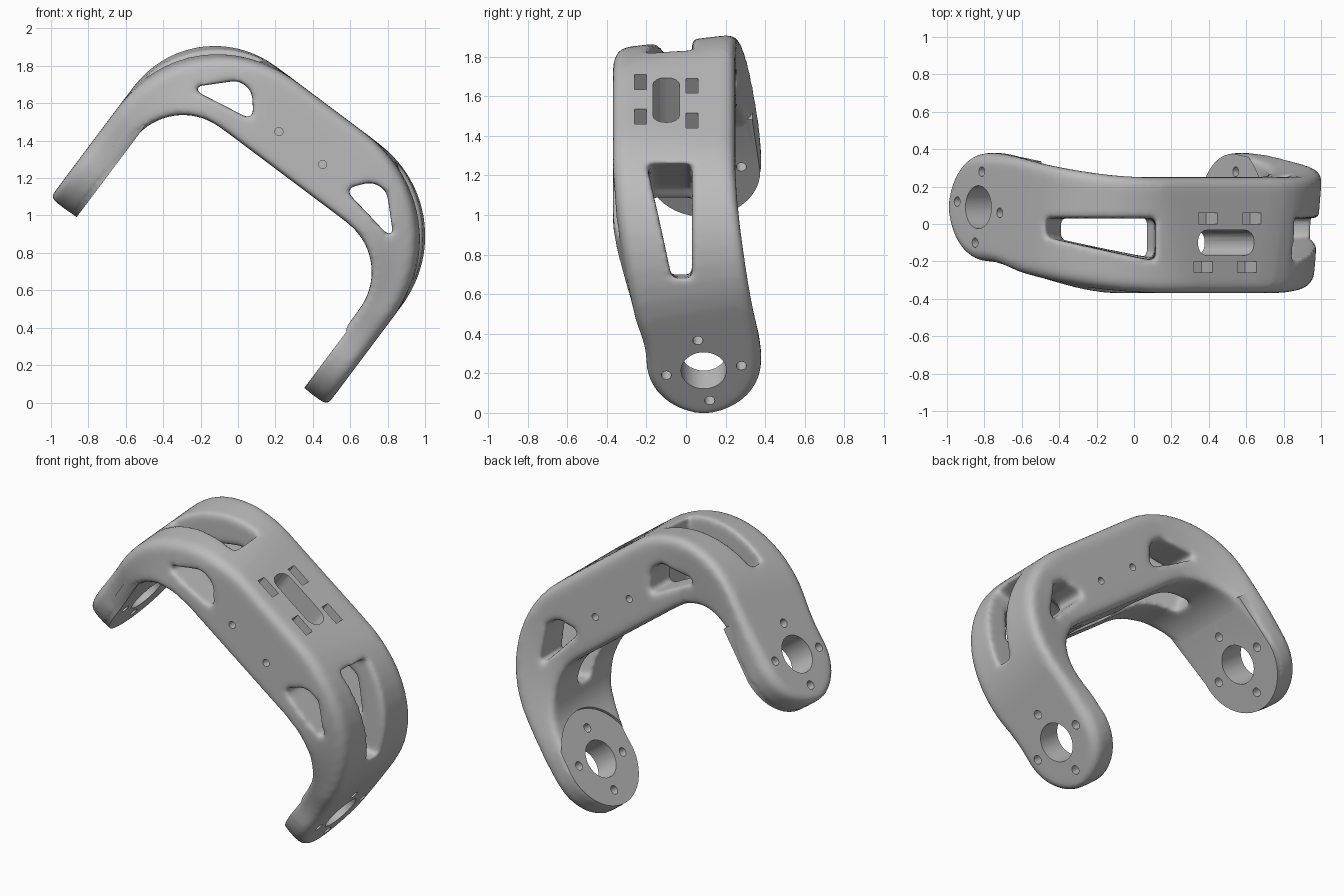
import bpy, bmesh, math
from mathutils import Matrix, Vector

cube = bpy.data.objects.get("Cube")
if cube:
    bpy.data.objects.remove(cube)

# Local frame: bridge along x, arms point down -z; tilted into place at the end
HALF, INNER = 0.925, 0.755        # arm outer and inner faces
TOP, UNDER = 1.56, 1.12           # bridge outer and inner faces
HUB_Y, HUB_Z, HUB_R = 0.09, 0.56, 0.29
AXES = {"x": (0, 1, 2), "y": (1, 0, 2), "z": (2, 0, 1)}


def loft(name, rings, edge_round=0.0):
    """Closed solid through rings of equal point count."""
    bm = bmesh.new()
    loops = [[bm.verts.new(p) for p in ring] for ring in rings]
    n = len(loops[0])
    long_edges = []
    for a, b in zip(loops, loops[1:]):
        for i in range(n):
            j = (i + 1) % n
            bm.faces.new((a[i], a[j], b[j], b[i]))
            long_edges.append(bm.edges.get((a[i], b[i])))
    bm.faces.new(loops[0])
    bm.faces.new(loops[-1])
    if edge_round:
        bmesh.ops.bevel(bm, geom=long_edges, offset=edge_round, segments=4,
                        profile=0.5, affect='EDGES')
    bmesh.ops.recalc_face_normals(bm, faces=bm.faces)
    mesh = bpy.data.meshes.new(name)
    bm.to_mesh(mesh)
    bm.free()
    obj = bpy.data.objects.new(name, mesh)
    bpy.context.collection.objects.link(obj)
    return obj


def prism(name, axis, start, end, outline, edge_round=0.0):
    """Extrude a 2D outline along one axis."""
    rings = []
    for level in (start, end):
        ring = []
        for p in outline:
            v = Vector()
            for k, value in zip(AXES[axis], (level, p[0], p[1])):
                v[k] = value
            ring.append(v)
        rings.append(ring)
    return loft(name, rings, edge_round)


def circle(cx, cy, r, n=40):
    return [(cx + r * math.cos(2 * math.pi * i / n),
             cy + r * math.sin(2 * math.pi * i / n)) for i in range(n)]


def rect(cx, cy, w, h):
    return [(cx + sx * w / 2, cy + sy * h / 2)
            for sx, sy in ((-1, -1), (1, -1), (1, 1), (-1, 1))]


def section(outer_front, outer_back, inner, lo, hi):
    """Four-sided section with its outer corners chamfered."""
    of, ob, i_f, ib = (Vector((p[0], y, p[1])) for p, y in
                       ((outer_front, lo), (outer_back, hi), (inner, lo), (inner, hi)))
    c = min(0.035, (hi - lo) * 0.2)

    def toward(a, b):
        return a + (b - a).normalized() * c
    return [toward(of, i_f), toward(of, ob), toward(ob, of), toward(ob, ib), ib, i_f]


def half_bracket(front_r, back_r):
    """Sections of one half: rounded tip, arm, corner up to the bridge."""
    rings = []
    for i in range(1, 12):
        a = math.radians(7.5 * i)
        z, w = HUB_Z - HUB_R * math.cos(a), HUB_R * math.sin(a)
        rings.append(section((HALF, z), (HALF, z), (INNER, z), HUB_Y - w, HUB_Y + w))
    for i in range(20):
        s = i / 19
        t = min(1, s / 0.94)
        ease = t * t * (3 - 2 * t)
        pts = []
        for fx, fz, r in ((HALF, TOP, front_r), (HALF, TOP, back_r), (INNER, UNDER, 0.33)):
            if s < 0.35:
                pts.append((fx, HUB_Z + (fz - r - HUB_Z) * s / 0.35))
            else:
                a = (s - 0.35) / 0.65 * math.pi / 2
                pts.append((fx - r + r * math.cos(a), fz - r + r * math.sin(a)))
        rings.append(section(*pts, -0.2 - 0.17 * ease, 0.38 - 0.13 * ease))
    return rings


mirrored = [[Vector((-p.x, p.y, p.z)) for p in ring]
            for ring in reversed(half_bracket(0.7, 0.52))]
body = loft("bracket", half_bracket(0.72, 0.6) + mirrored)
helpers = []


def boolean(cutter, operation='DIFFERENCE'):
    cutter.hide_render = True
    helpers.append(cutter)
    m = body.modifiers.new(cutter.name, 'BOOLEAN')
    m.operation, m.solver, m.object = operation, 'EXACT', cutter


def soften(iterations):
    """Even out the mesh, then relax it to round every edge."""
    remesh = body.modifiers.new("even", 'REMESH')
    remesh.mode, remesh.voxel_size = 'VOXEL', 0.014
    smooth = body.modifiers.new("relax", 'SMOOTH')
    smooth.factor, smooth.iterations = 0.5, iterations


soften(12)

# Corner openings: triangular side windows and tapering, undercut outer slots
window = [(0.685, 1.19), (0.49, 1.385), (0.4, 1.375), (0.305, 1.255)]
slot = [(0.475, 1.75), (0.475, 1.54), (0.23, 1.2), (0.23, 1.0),
        (0.585, 0.93), (1.035, 1.2), (1.135, 1.75)]
for side in (-1, 1):
    boolean(prism("side_window_cutter", "y", -0.6, 0.6,
                  [(side * x, z) for x, z in window], 0.035))
    front, back = [], []
    for x, z in slot:
        t = (x - z + 1.065) / 0.84
        front.append(Vector((side * x, -0.2 + 0.13 * t, z)))
        back.append(Vector((side * x, 0.03, z)))
    boolean(loft("corner_slot_cutter", [front, back]))

soften(14)

# Crisp mounting pads on the inner faces of the arms
pad = [(HUB_Y + 0.285 * math.cos(a), HUB_Z + 0.285 * math.sin(a))
       for a in (math.pi * (1 + i / 24) for i in range(25))]
boolean(prism("square_pad", "x", -0.82, -0.75,
              pad + [(0.335, 0.89), (-0.27, 0.89)]), 'UNION')
boolean(prism("round_pad", "x", 0.745, 0.82,
              circle(HUB_Y, HUB_Z, 0.285, 56)), 'UNION')
boolean(prism("pad_recess_cutter", "x", 0.5, 0.772,
              circle(HUB_Y, HUB_Z, 0.305, 56)))

# Shaft hole and four bolt holes in each arm
for side in (-1, 1):
    span = sorted((side * 0.6, side * 1.1))
    boolean(prism("shaft_hole_cutter", "x", *span, circle(HUB_Y, HUB_Z, 0.115)))
    for k in range(4):
        a = math.radians(9 + 90 * k)
        boolean(prism("bolt_hole_cutter", "x", *span,
                      circle(HUB_Y + 0.192 * math.cos(a),
                             HUB_Z + 0.192 * math.sin(a), 0.026, 16)))

# Bridge: long slot, four strap pockets, blind screw holes front and back
boolean(prism("bridge_slot_cutter", "z", 0.95, 1.8,
              rect(-0.02, -0.1, 0.375, 0.135), 0.06))
for sx in (-1, 1):
    for sy in (-1, 1):
        boolean(prism("strap_pocket_cutter", "z", 1.46, 1.8,
                      rect(-0.01 + sx * 0.146 + sy * 0.016,
                           -0.1 + sy * 0.13, 0.125, 0.06)))
    for start, end in ((-0.6, -0.28), (0.15, 0.6)):
        boolean(prism("screw_hole_cutter", "y", start, end,
                      circle(-0.013 + sx * 0.146, 1.29, 0.022, 16)))

# Bake the modifiers and drop the helpers
graph = bpy.context.evaluated_depsgraph_get()
baked = bpy.data.meshes.new_from_object(body.evaluated_get(graph))
body.modifiers.clear()
body.data = baked
for h in helpers:
    bpy.data.objects.remove(h)

# Tilt into place
baked.transform(Matrix.Translation((-0.428, 0, 0.321)) @
                Matrix.Rotation(math.asin(0.6), 4, 'Y'))

# Single grey finish
grey = bpy.data.materials.new("plain_grey")
grey.use_nodes = True
color = (0.5, 0.5, 0.5, 1)
grey.diffuse_color = color
grey.node_tree.nodes["Principled BSDF"].inputs["Base Color"].default_value = color
baked.materials.clear()
baked.materials.append(grey)
for poly in baked.polygons:
    poly.material_index = 0

bpy.ops.object.select_all(action='DESELECT')
body.select_set(True)
bpy.context.view_layer.objects.active = body
bpy.ops.object.shade_smooth_by_angle(angle=math.radians(50))
